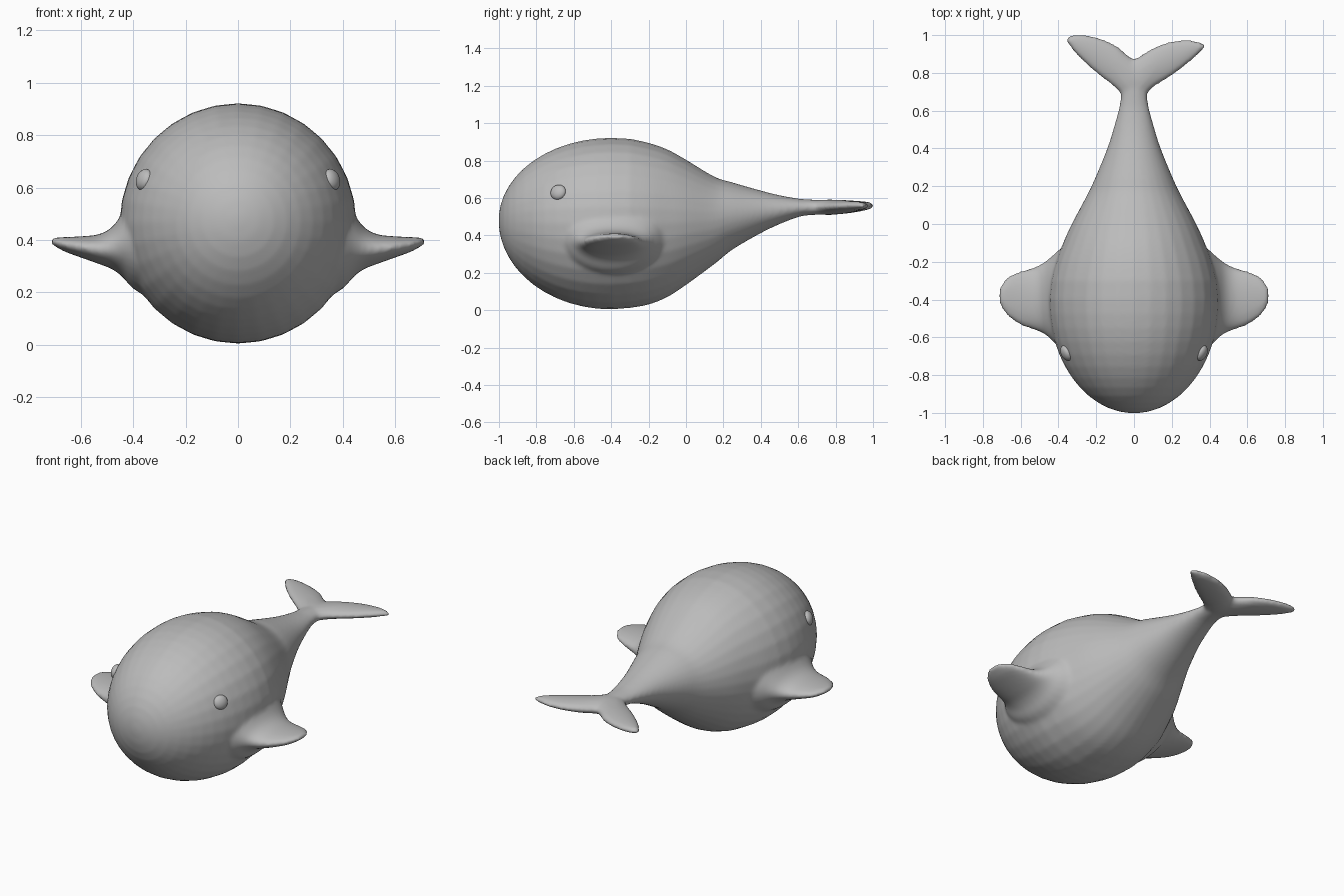
import bpy, bmesh, math
from mathutils import Vector

if "Cube" in bpy.data.objects:
    bpy.data.objects.remove(bpy.data.objects["Cube"])

grey = bpy.data.materials.new("plain grey")
grey.diffuse_color = (0.5, 0.5, 0.5, 1)
grey.use_nodes = True
grey.node_tree.nodes["Principled BSDF"].inputs["Base Color"].default_value = grey.diffuse_color


def smooth_rows(rows, n=4):
    """Catmull-Rom interpolation of a list of equal-length tuples."""
    out = []
    for i in range(len(rows) - 1):
        p0, p1 = rows[max(i - 1, 0)], rows[i]
        p2, p3 = rows[i + 1], rows[min(i + 2, len(rows) - 1)]
        for k in range(n):
            t = k / n
            out.append(tuple(
                0.5 * (2 * b + (c - a) * t + (2 * a - 5 * b + 4 * c - d) * t * t
                       + (3 * b - a - 3 * c + d) * t ** 3)
                for a, b, c, d in zip(p0, p1, p2, p3)))
    return out + [rows[-1]]


def loft(bm, rings, sides=32):
    """Closed skin over elliptical rings given as (centre, half axis u, half axis v)."""
    loops = []
    for c, u, v in rings:
        loops.append([bm.verts.new(Vector(c) + Vector(u) * math.cos(a) + Vector(v) * math.sin(a))
                      for a in (2 * math.pi * i / sides for i in range(sides))])
    faces = [bm.faces.new(loops[0]), bm.faces.new(loops[-1][::-1])]
    for a, b in zip(loops, loops[1:]):
        for i in range(sides):
            j = (i + 1) % sides
            faces.append(bm.faces.new((a[j], a[i], b[i], b[j])))
    bmesh.ops.recalc_face_normals(bm, faces=faces)


bm = bmesh.new()

# Body: round ellipsoid head, then a tapering tail (y, half width, top z, bottom z)
head = []
for i in range(13):
    t = math.radians(3 + 87 * i / 12)
    s = math.sin(t)
    mid = 0.463 + 0.017 * (1 - s)
    head.append((-0.4 - 0.602 * math.cos(t), 0.452 * s, mid + 0.459 * s, mid - 0.459 * s))
tail = [(-0.3, .442, .917, .012), (-0.2, .415, .895, .03), (-0.1, .375, .86, .07),
        (0, .33, .805, .135), (0.15, .25, .715, .245), (0.25, .203, .683, .325),
        (0.4, .142, .64, .412), (0.5, .11, .615, .46), (0.6, .083, .597, .498),
        (0.66, .072, .592, .508), (0.74, .07, .588, .512), (0.82, .04, .575, .53)]
loft(bm, [((0, y, (t + b) / 2), (w, 0, 0), (0, 0, (t - b) / 2))
          for y, w, t, b in head + smooth_rows(tail)])

# Side fins with flared roots (x, front y, rear y, top z, bottom z)
fin = [(.30, -.72, -.06, .64, .16), (.395, -.655, -.135, .575, .21), (.44, -.61, -.175, .505, .258),
       (.48, -.58, -.205, .45, .288), (.53, -.56, -.23, .422, .308), (.60, -.535, -.25, .414, .333),
       (.66, -.495, -.275, .411, .355), (.695, -.455, -.31, .409, .374), (.716, -.41, -.35, .402, .388)]
for side in (1, -1):
    loft(bm, [((side * x, (f + r) / 2, (t + b) / 2), (0, (r - f) / 2, 0), (0, 0, (t - b) / 2))
              for x, f, r, t, b in smooth_rows(fin)])

# Tail flukes (x, leading y, trailing y, half thickness)
fluke = [(-.358, .965, .99, .012), (-.30, .893, 1.004, .022), (-.2, .80, .99, .029),
         (-.1, .722, .948, .036), (-.04, .66, .90, .04), (0, .64, .875, .041), (.04, .66, .895, .04),
         (.1, .722, .932, .036), (.2, .785, .968, .029), (.3, .862, .974, .022), (.372, .93, .955, .012)]
loft(bm, [((x, (f + r) / 2, .55 + .03 * abs(x)), (0, (r - f) / 2, 0), (0, 0, h))
          for x, f, r, h in smooth_rows(fluke)])

me = bpy.data.meshes.new("whale_body")
bm.to_mesh(me)
bm.free()
body = bpy.data.objects.new("whale_body", me)
bpy.context.collection.objects.link(body)
me.materials.append(grey)

# Fuse the parts into one skin and soften the joins
remesh = body.modifiers.new("fuse", 'REMESH')
remesh.mode = 'VOXEL'
remesh.voxel_size = 0.012
remesh.use_smooth_shade = True
soften = body.modifiers.new("soften", 'SMOOTH')
soften.factor = 0.5
soften.iterations = 6

# Eyes: flattened balls facing outward
for side, label in ((1, "right_eye"), (-1, "left_eye")):
    bpy.ops.mesh.primitive_uv_sphere_add(segments=24, ring_count=16, radius=1,
                                         location=(side * .358, -.683, .63))
    eye = bpy.context.object
    eye.name = label
    eye.scale = (.044, .042, .027)
    eye.rotation_mode = 'QUATERNION'
    eye.rotation_quaternion = Vector((side * .84, -.42, .3)).to_track_quat('Z', 'Y')
    bpy.ops.object.shade_smooth()
    eye.data.materials.append(grey)
